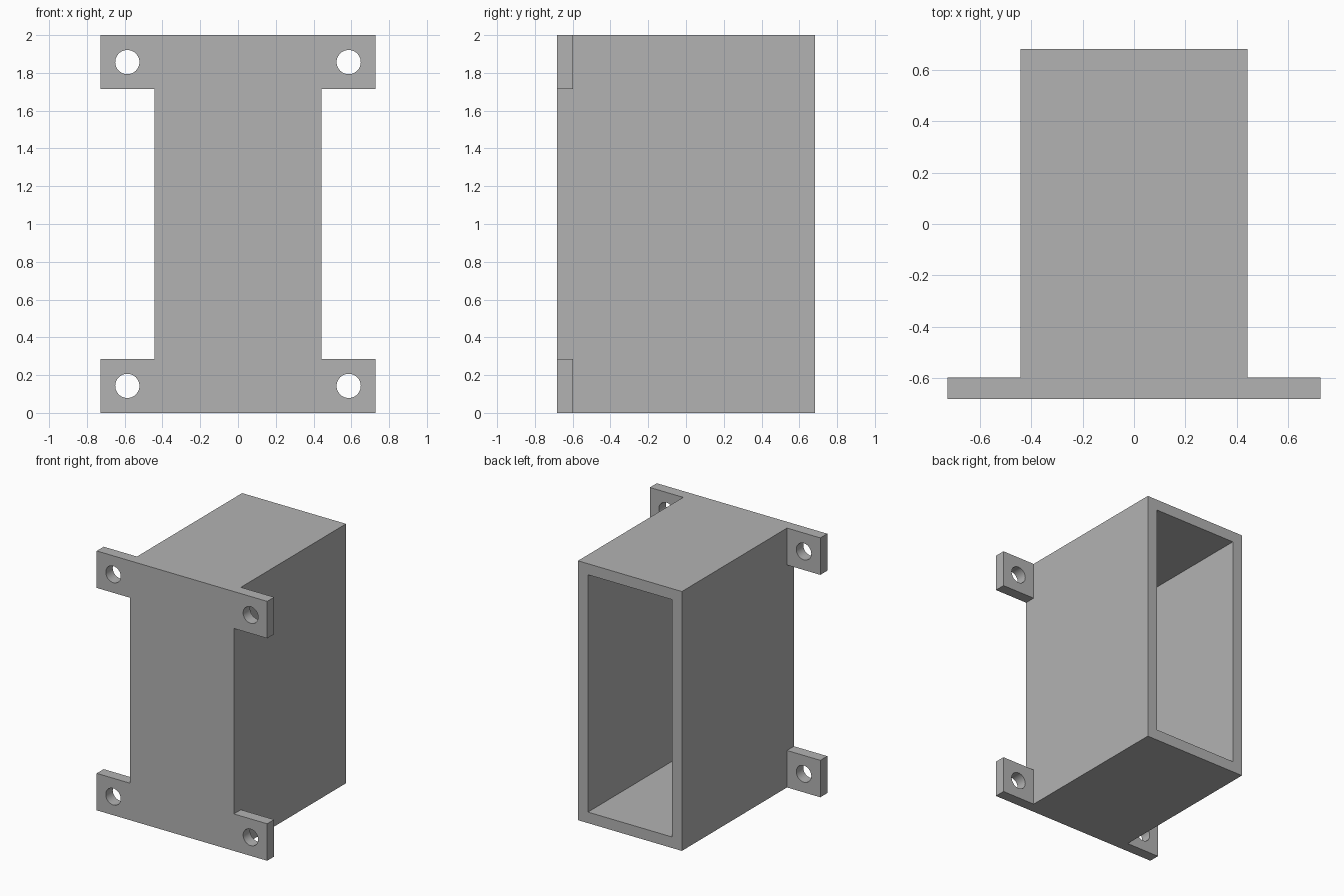
import bpy, bmesh, math

if "Cube" in bpy.data.objects:
    bpy.data.objects.remove(bpy.data.objects["Cube"], do_unlink=True)

# Main dimensions
HALF_W, TAB_X, TAB_H = 0.443, 0.727, 0.285
FRONT, BACK, HEIGHT, WALL = -0.683, 0.683, 2.0, 0.085
HOLE_R, HOLE_X, HOLE_Z = 0.064, 0.586, 0.143

grey = bpy.data.materials.new("plain_grey")
grey.use_nodes = True
colour = (0.45, 0.45, 0.45, 1)
grey.diffuse_color = colour
grey.node_tree.nodes["Principled BSDF"].inputs["Base Color"].default_value = colour


def rectangle(x, z0, z1):
    return [(-x, z0), (x, z0), (x, z1), (-x, z1)]


def circle(cx, cz, r, sides=40):
    angles = [2 * math.pi * i / sides for i in range(sides)]
    return [(cx + r * math.cos(a), cz + r * math.sin(a)) for a in angles]


def extruded_profile(name, loops, y0, y1):
    """Solid with the x-z outline loops[0], pierced by the other loops."""
    curve = bpy.data.curves.new(name + "_outline", "CURVE")
    curve.dimensions = "2D"
    curve.fill_mode = "BOTH"
    curve.extrude = (y1 - y0) / 2
    for loop in loops:
        spline = curve.splines.new("POLY")
        spline.points.add(len(loop) - 1)
        for point, (x, z) in zip(spline.points, loop):
            point.co = (x, z, 0, 1)
        spline.use_cyclic_u = True
    helper = bpy.data.objects.new(name + "_outline", curve)
    bpy.context.collection.objects.link(helper)
    bpy.context.view_layer.update()
    graph = bpy.context.evaluated_depsgraph_get()
    mesh = bpy.data.meshes.new_from_object(helper.evaluated_get(graph))
    bpy.data.objects.remove(helper, do_unlink=True)

    # Weld the caps to the sides and stand the profile upright
    bm = bmesh.new()
    bm.from_mesh(mesh)
    bmesh.ops.remove_doubles(bm, verts=bm.verts, dist=1e-4)
    for v in bm.verts:
        x, z, depth = v.co
        v.co = (x, (y0 + y1) / 2 - depth, z)
    bmesh.ops.recalc_face_normals(bm, faces=bm.faces)
    bm.to_mesh(mesh)
    bm.free()
    mesh.materials.clear()
    mesh.materials.append(grey)
    obj = bpy.data.objects.new(name, mesh)
    bpy.context.collection.objects.link(obj)
    bpy.ops.object.select_all(action="DESELECT")
    obj.select_set(True)
    bpy.context.view_layer.objects.active = obj
    bpy.ops.object.shade_smooth_by_angle(angle=math.radians(30))
    return obj


# Front plate with four drilled mounting tabs
right_side = [(TAB_X, 0), (TAB_X, TAB_H), (HALF_W, TAB_H),
              (HALF_W, HEIGHT - TAB_H), (TAB_X, HEIGHT - TAB_H), (TAB_X, HEIGHT)]
outline = right_side + [(-x, z) for x, z in reversed(right_side)]
holes = [circle(sx * HOLE_X, z, HOLE_R)
         for sx in (-1, 1) for z in (HOLE_Z, HEIGHT - HOLE_Z)]
extruded_profile("front_plate", [outline] + holes, FRONT, FRONT + WALL)

# Hollow housing, open at the back
extruded_profile("housing",
                 [rectangle(HALF_W, 0, HEIGHT),
                  rectangle(HALF_W - WALL, WALL, HEIGHT - WALL)],
                 FRONT + WALL, BACK)
